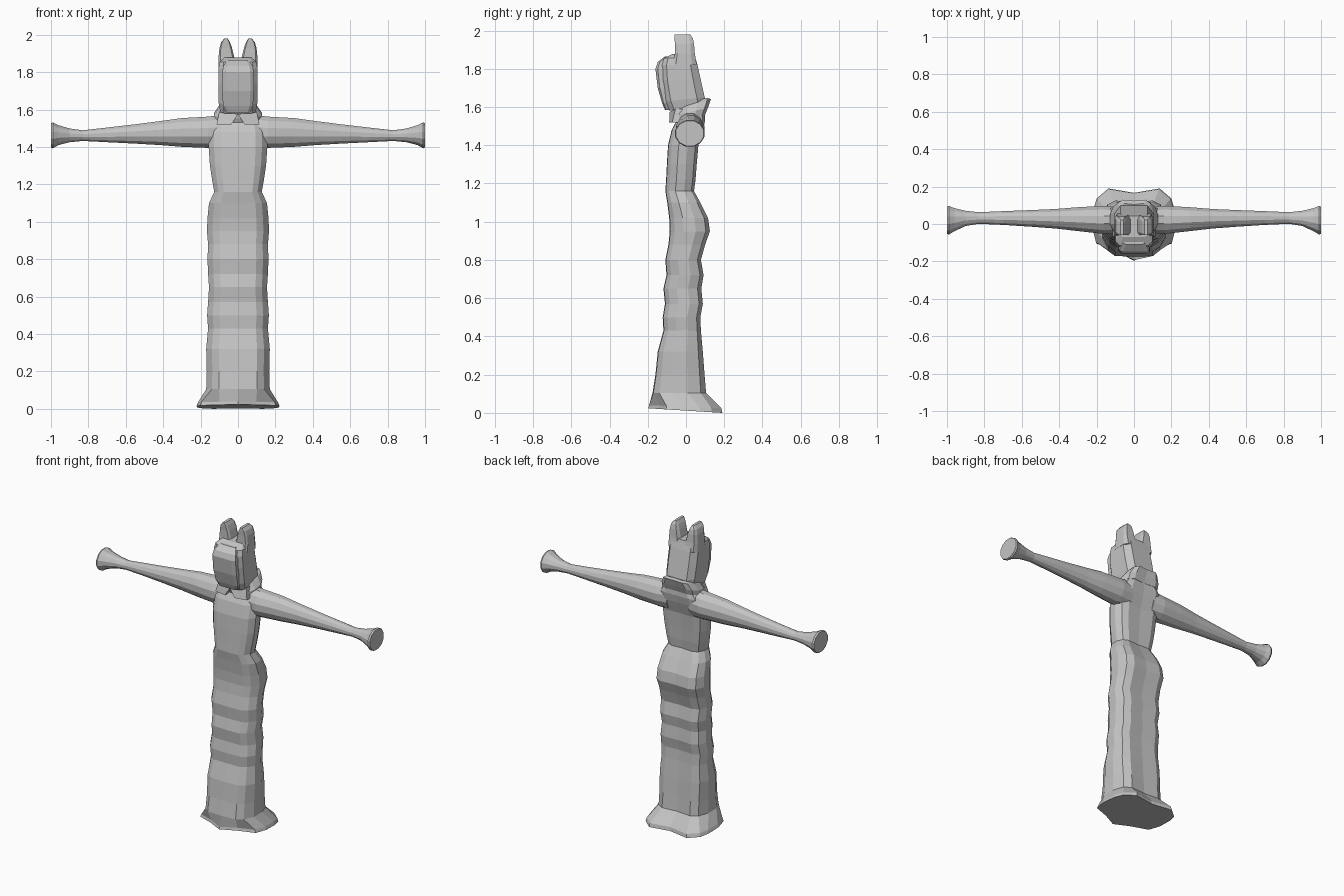
import bpy, bmesh, math

stone = bpy.data.materials.new("plain grey")
stone.diffuse_color = (0.55, 0.55, 0.55, 1)


def loft(name, rings):
    """Skin a list of equally long vertex rings, with capped ends."""
    bm = bmesh.new()
    rows = [[bm.verts.new(p) for p in r] for r in rings]
    n = len(rows[0])
    for a, b in zip(rows, rows[1:]):
        for i in range(n):
            j = (i + 1) % n
            bm.faces.new((a[i], a[j], b[j], b[i]))
    bm.faces.new(rows[0][::-1])
    bm.faces.new(rows[-1])
    bmesh.ops.recalc_face_normals(bm, faces=bm.faces)
    me = bpy.data.meshes.new(name)
    bm.to_mesh(me)
    bm.free()
    me.materials.append(stone)
    ob = bpy.data.objects.new(name, me)
    bpy.context.collection.objects.link(ob)
    return ob


def mirrored(half):
    """Complete a right-hand outline that starts and ends on x = 0."""
    return half + [(-x, y) for x, y in half[-2:0:-1]]


def section(shape, z, w, y0, y1, tilt=0):
    """Scale a unit outline to half width w and depth y0..y1; tilt raises the back."""
    c, d = (y0 + y1) / 2, (y1 - y0) / 2
    return [(x * w, c + y * d, z + tilt * y) for x, y in shape]


# robe: flared foot, then a gently waving column up to the shoulders
robe_shape = mirrored([(0, -1), (.6, -.97), (.82, -.75), (1, -.3),
                       (1, .3), (.86, .8), (.6, 1), (0, .94)])
foot_shape = mirrored([(0, -1), (.45, -.72), (.91, -.52), (1, -.1),
                       (.98, .4), (.9, .72), (.62, 1), (0, .88)])
robe = [
    (.105, .170, -.175, .105), (.20, .167, -.16, .097), (.32, .170, -.148, .088),
    (.43, .160, -.118, .078), (.50, .165, -.122, .075), (.57, .160, -.110, .088),
    (.65, .155, -.118, .080), (.72, .160, -.102, .092), (.80, .163, -.108, .078),
    (.88, .160, -.092, .100), (.95, .166, -.085, .125), (1.02, .163, -.088, .115),
    (1.10, .155, -.098, .075), (1.16, .127, -.108, .042), (1.22, .138, -.104, .050),
    (1.30, .150, -.100, .056), (1.40, .157, -.094, .065), (1.48, .155, -.075, .090),
    (1.53, .145, -.048, .100), (1.565, .12, -.035, .098), (1.60, .08, -.03, .09)]
loft("robe", [section(foot_shape, .012, .222, -.197, .190, -.012),
              section(foot_shape, .032, .215, -.193, .185, -.008)]
     + [section(robe_shape, *r) for r in robe])

# arms: tapering sleeves with flared ends
arm = [(.08, .022, .070, 1.39, 1.575), (.16, .022, .078, 1.392, 1.565),
       (.30, .026, .066, 1.398, 1.557), (.42, .028, .054, 1.408, 1.54),
       (.55, .030, .046, 1.416, 1.523), (.70, .032, .038, 1.424, 1.505),
       (.83, .032, .032, 1.431, 1.49), (.90, .030, .042, 1.424, 1.50),
       (.96, .023, .064, 1.408, 1.518), (.99, .02, .079, 1.39, 1.534), (1.0, .02, .075, 1.394, 1.53)]
for side, label in ((1, "right"), (-1, "left")):
    rings = []
    for x, yc, ry, z0, z1 in arm:
        rings.append([(side * x, yc + ry * math.cos(a), (z0 + z1) / 2 + (z1 - z0) / 2 * math.sin(a))
                      for a in [math.tau * (i + .5) / 12 for i in range(12)]])
    loft(label + "_arm", rings)

# hood: the outer block of the head, leaning forward as it rises
block = mirrored([(0, -1), (.78, -1), (1, -.75), (1, .6), (.7, 1), (0, 1)])
loft("hood", [section(block, z, w, y0, y1, t) for z, w, y0, y1, t in (
    (1.60, .095, -.085, .100, .02), (1.64, .103, -.105, .098, .01),
    (1.74, .105, -.122, .078, 0), (1.82, .104, -.125, .060, 0),
    (1.855, .098, -.115, .050, 0), (1.878, .075, -.07, .044, 0))])

# face: blunt muzzle set into the hood
loft("face", [section(block, z, w, y0, y1) for z, w, y0, y1 in (
    (1.585, .065, -.110, -.05), (1.62, .08, -.125, -.06), (1.70, .085, -.148, -.06),
    (1.80, .084, -.160, -.06), (1.835, .078, -.148, -.06), (1.865, .055, -.110, -.05))])

# ears: tall rounded blades
for side, label in ((1, "right"), (-1, "left")):
    rings = []
    for z, x0, x1, y0, y1 in ((1.82, .008, .105, -.07, .056), (1.88, .020, .104, -.058, .046),
                              (1.93, .032, .099, -.058, .042), (1.96, .043, .09, -.06, .036),
                              (1.98, .055, .073, -.06, .022)):
        c, w = (x0 + x1) / 2, (x1 - x0) / 2
        rings.append([(side * (c + x), y, z) for x, y, z in section(block, z, w, y0, y1)])
    loft(label + "_ear", rings)

# collar: sloping band, higher at the back, with a point at the front
loft("collar", [section(robe_shape, z, w, y0, y1, t) for z, w, y0, y1, t in (
    (1.545, .130, -.055, .100, .015), (1.575, .128, -.065, .115, .022),
    (1.61, .103, -.07, .130, .032), (1.62, .09, -.06, .110, .028))])
loft("collar_point", [[(s * .10, -.055 + d, 1.59), (s * .115, -.072 + d, 1.52),
                       (s * .035, -.088 + d, 1.52), (0, -.085 + d, 1.575)]
                      for s in (1,) for d in (0, .05)])
loft("collar_point_left", [[(-.10, -.055 + d, 1.59), (-.115, -.072 + d, 1.52),
                            (-.035, -.088 + d, 1.52), (0, -.085 + d, 1.575)]
                           for d in (0, .05)])
